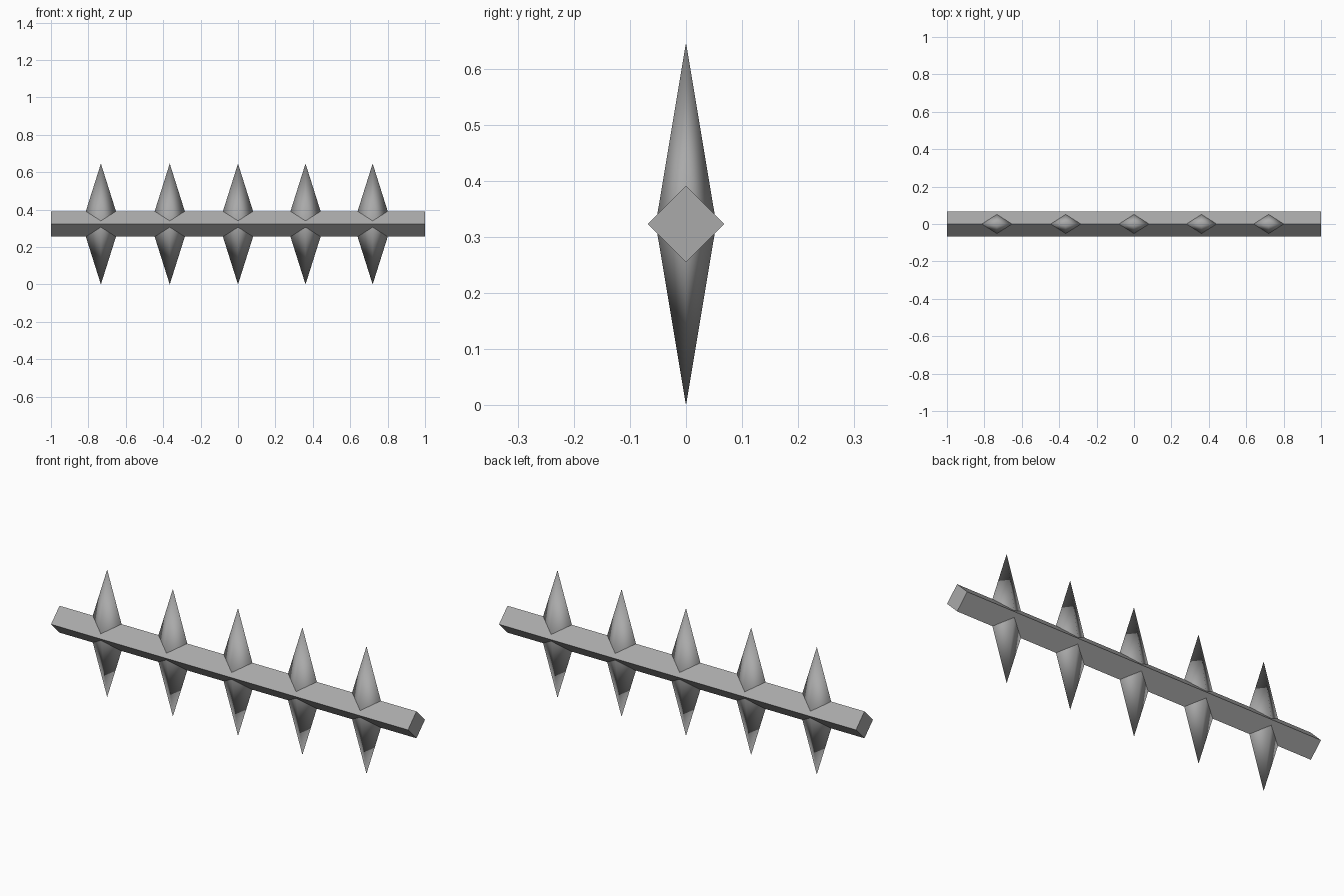
import bpy, bmesh
from math import pi
from mathutils import Matrix

cube = bpy.data.objects.get("Cube")
if cube:
    bpy.data.objects.remove(cube)

MID = 0.323      # height of the bar axis
BAR_R = 0.068    # centre to corner of the square bar

steel = bpy.data.materials.new("grey steel")
steel.use_nodes = True
colour = (0.4, 0.4, 0.4, 1)
steel.diffuse_color = colour
steel.node_tree.nodes["Principled BSDF"].inputs["Base Color"].default_value = colour


def add_part(name, bm, location, smooth):
    bmesh.ops.remove_doubles(bm, verts=bm.verts, dist=0.0001)
    bmesh.ops.recalc_face_normals(bm, faces=bm.faces)
    for face in bm.faces:
        face.smooth = smooth
    mesh = bpy.data.meshes.new(name)
    bm.to_mesh(mesh)
    bm.free()
    mesh.materials.append(steel)
    obj = bpy.data.objects.new(name, mesh)
    obj.location = location
    bpy.context.collection.objects.link(obj)


# Square bar turned onto its edge
bm = bmesh.new()
bmesh.ops.create_cone(bm, cap_ends=True, segments=4, radius1=BAR_R, radius2=BAR_R,
                      depth=2, matrix=Matrix.Rotation(pi / 2, 4, "Y"))
add_part("bar", bm, (0, 0, MID), False)

# Double-ended spikes with a flattened diamond section, running through the bar
for i, x in enumerate((-0.733, -0.365, 0, 0.361, 0.72)):
    bm = bmesh.new()
    for turn in (0, pi):
        half = Matrix.Rotation(turn, 4, "X") @ Matrix.Translation((0, 0, 0.5))
        bmesh.ops.create_cone(bm, cap_ends=False, segments=4, radius1=1, radius2=0,
                              depth=1, matrix=half)
    bmesh.ops.scale(bm, vec=(0.102, 0.054, MID), verts=bm.verts)
    add_part(f"spike_{i + 1}", bm, (x, 0, MID), True)
